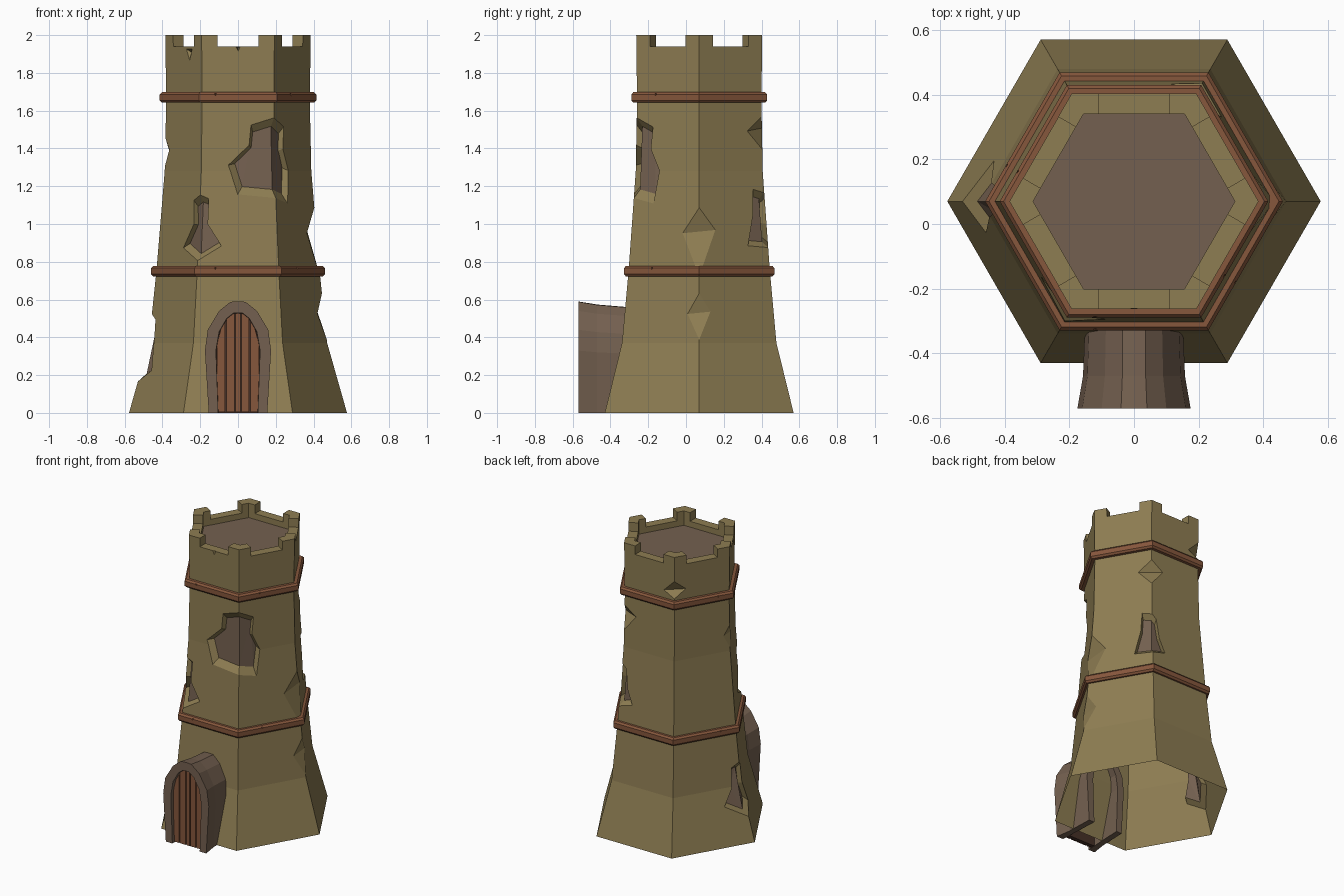
import bpy, bmesh
from math import sin, cos, radians, tan
from mathutils import Vector

if "Cube" in bpy.data.objects:
    bpy.data.objects.remove(bpy.data.objects["Cube"])

CY = 0.07          # tower axis in y
T30 = tan(radians(30))
PROFILE = [(0.577, 0), (0.472, 0.37), (0.432, 0.75), (0.388, 1.28), (0.38, 1.65), (0.385, 2.0)]


def material(name, col):
    m = bpy.data.materials.new(name)
    m.diffuse_color = (*col, 1)
    m.use_nodes = True
    m.node_tree.nodes["Principled BSDF"].inputs["Base Color"].default_value = m.diffuse_color
    return m


WALL = material("ochre_wall", (0.27, 0.205, 0.085))
STONE = material("brown_stone", (0.175, 0.118, 0.08))
WOOD = material("red_wood", (0.24, 0.095, 0.045))
DARK = material("dark_gap", (0.06, 0.03, 0.02))


def make(name, bm, *mats):
    bmesh.ops.recalc_face_normals(bm, faces=bm.faces)
    me = bpy.data.meshes.new(name)
    bm.to_mesh(me)
    bm.free()
    for m in mats:
        me.materials.append(m)
    ob = bpy.data.objects.new(name, me)
    bpy.context.collection.objects.link(ob)
    return ob


def skin(bm, rings, closed=False):
    """Quads between successive closed rings of points."""
    vs = [[bm.verts.new(p) for p in r] for r in rings]
    n = len(vs[0])
    pairs = list(zip(vs, vs[1:])) + ([(vs[-1], vs[0])] if closed else [])
    for a, b in pairs:
        for i in range(n):
            bm.faces.new((a[i], a[(i + 1) % n], b[(i + 1) % n], b[i]))
    return vs


def hexring(r, z):
    return [(r * cos(radians(60 * i)), CY + r * sin(radians(60 * i)), z) for i in range(6)]


def radius(z):
    for (r0, z0), (r1, z1) in zip(PROFILE, PROFILE[1:]):
        if z <= z1:
            return r0 + (r1 - r0) * (z - z0) / (z1 - z0)
    return PROFILE[-1][0]


def place(angle, r, u, z):
    """Outward distance r, sideways u, in the frame of a tower direction."""
    a = radians(angle)
    return Vector((r * cos(a) - u * sin(a), CY + r * sin(a) + u * cos(a), z))


def cut(ob, cutter):
    cutter.hide_render = True
    m = ob.modifiers.new("cut", 'BOOLEAN')
    m.operation, m.solver, m.object = 'DIFFERENCE', 'EXACT', cutter
    bpy.context.view_layer.update()
    me = bpy.data.meshes.new_from_object(ob.evaluated_get(bpy.context.evaluated_depsgraph_get()))
    ob.modifiers.clear()
    ob.data = me
    bpy.data.objects.remove(cutter)


def patch(angle, left, right, depth=0.035):
    """Broken plaster round a corner: bent floor in stone, sloping rim. left runs top to bottom."""
    top, bot = left[0], left[-1]
    outline = left + right[::-1]
    zm = (top[1] + bot[1]) / 2
    bm = bmesh.new()
    rings = []
    for off, s in ((0.04, 1.2), (-depth, 0.76)):
        ring = []
        for u, z in outline:
            u2, z2 = u * s, zm + (z - zm) * s
            ring.append(place(angle, radius(z2) - abs(u2) * T30 + off, u2, z2))
        rings.append(ring)
    vs = skin(bm, rings)
    k = len(left)
    for idx, ring in enumerate(vs):
        for half in (ring[:k], ring[k - 1:] + ring[:1]):
            f = bm.faces.new(half)
            f.material_index = idx
    bmesh.ops.triangulate(bm, faces=[f for f in bm.faces if len(f.verts) > 4])
    return make("patch_cutter", bm, WALL, STONE)


def chip(angle, z_top, z_mid, z_bot, depth=0.045, tilt=0.02, half=0.2, face=False):
    """V-shaped notch across a corner, or a small pyramid notch in a flat face."""
    k = cos(radians(30)) if face else 1
    rm = radius(z_mid) * k
    bm = bmesh.new()
    rings = []
    e = 1.6
    for u in (-half, half):
        t = tilt * u / half
        rings.append([place(angle, rm - depth, u, z_mid + t),
                      place(angle, rm - depth + e * depth, u, z_mid + (z_top - z_mid) * e + t),
                      place(angle, rm - depth + e * depth, u, z_mid + (z_bot - z_mid) * e + t)])
    for r in skin(bm, rings):
        bm.faces.new(r)
    return make("chip_cutter", bm, WALL, STONE)


def nick(angle, r, u, z, size, deep):
    """Small triangular pyramid cut into a surface."""
    bm = bmesh.new()
    base = [bm.verts.new(place(angle, r + 0.02, u + a * size, z + b * size))
            for a, b in ((-1, 0.9), (1, 0.9), (0.1, -1.2))]
    tip = bm.verts.new(place(angle, r - deep, u, z))
    bm.faces.new(base)
    for i in range(3):
        bm.faces.new((base[i], base[(i + 1) % 3], tip))
    return make("nick_cutter", bm, WALL, STONE)


# tower shell with sunken deck
bm = bmesh.new()
rings = skin(bm, [hexring(r, z) for r, z in PROFILE + [(0.312, 2.0), (0.312, 1.9)]])
bm.faces.new(rings[0])
bm.faces.new(rings[-1]).material_index = 1
tower = make("tower_wall", bm, WALL, STONE)

# crenels: three long boxes, each opening two opposite sides
for ang in (30, 90, 150):
    bm = bmesh.new()
    for r in skin(bm, [[place(ang, r, u, z) for r, u in ((-1, -0.109), (1, -0.109), (1, 0.109), (-1, 0.109))]
                       for z in (1.94, 2.2)]):
        bm.faces.new(r)
    cut(tower, make("crenel_cutter", bm, WALL, STONE))

# broken plaster patches
cut(tower, patch(-60, [(0, 1.57), (-.11, 1.53), (-.12, 1.42), (-.22, 1.31), (-.18, 1.15), (0, 1.13)],
                 [(.09, 1.52), (.08, 1.4), (.13, 1.28), (.11, 1.1)]))
cut(tower, patch(-120, [(0, 1.16), (-.06, 1.13), (-.05, 1.0), (-.14, .87), (0, .8)],
                 [(.04, 1.14), (.04, 1.0), (.11, .88)]))
cut(tower, patch(180, [(0, .53), (-.05, .5), (-.06, .36), (-.13, .25), (0, .16)],
                 [(.04, .5), (.05, .36), (.1, .22)]))
cut(tower, patch(60, [(0, 1.17), (-.06, 1.19), (-.07, 1.05), (-.11, .88), (0, .87)],
                 [(.03, 1.14), (.05, 1.0), (.09, .9)]))

# corner chips
for args in ((0, 1.12, .96, .79, .05), (0, .68, .53, .43, .035), (60, 1.57, 1.5, 1.4, .045),
             (120, 1.83, 1.76, 1.71, .04), (180, 1.46, 1.39, 1.31, .022)):
    cut(tower, chip(*args))
cut(tower, nick(-150, 0.333, 0.06, 1.9, 0.05, 0.03))
cut(tower, nick(-90, 0.333, 0.0, 1.93, 0.02, 0.03))

# the underside is open
bm = bmesh.new()
bm.from_mesh(tower.data)
bmesh.ops.delete(bm, geom=[f for f in bm.faces if f.calc_center_median().z < 0.001], context='FACES')
bm.to_mesh(tower.data)
bm.free()

# wooden bands
for name, R, z in (("lower_band", 0.46, 0.75), ("upper_band", 0.415, 1.67)):
    bm = bmesh.new()
    prof = [(-.06, -.028), (-.012, -.028), (0, -.016), (0, .016), (-.012, .028), (-.06, .028)]
    skin(bm, [hexring(R + a, z + b) for a, b in prof], closed=True)
    band = make(name, bm, WOOD, WOOD)
    for ang, u in ((-90, -0.12), (-30, -0.06), (150, 0.1)):
        cut(band, nick(ang, R * 0.866, u, z + 0.015, 0.016, 0.014))


def arch(half):
    """Mirror a half outline (left foot to crown)."""
    return half + [(-x, z) for x, z in half[-2::-1]]


OUTER = arch([(-.155, 0), (-.175, .33), (-.16, .44), (-.1, .54), (-.04, .588), (0, .59)])
INNER = arch([(-.105, 0), (-.117, .33), (-.1, .43), (-.06, .5), (-.025, .528), (0, .53)])

# stone door surround, tapering back into the wall
bm = bmesh.new()
loops = []
for prof, y, sx, sz in ((OUTER, -.57, 1, 1), (OUTER, -.47, .9, .972), (OUTER, -.28, .86, .945),
                        (INNER, -.28, .86, .945), (INNER, -.57, 1, 1)):
    loops.append([bm.verts.new((x * sx, y, z * sz)) for x, z in prof])
for a, b in zip(loops, loops[1:] + loops[:1]):
    for i in range(len(a) - 1):
        bm.faces.new((a[i], a[i + 1], b[i + 1], b[i]))
for end in (0, -1):
    bm.faces.new([l[end] for l in loops])
make("door_surround", bm, STONE)


def height(x):
    pts = INNER[1:-1]
    for (x0, z0), (x1, z1) in zip(pts, pts[1:]):
        if x0 <= x <= x1:
            return z0 + (z1 - z0) * (x - x0) / (x1 - x0)
    return 0.33


def slab(name, outline, y0, y1, mat):
    bm = bmesh.new()
    for r in skin(bm, [[(x, y, z) for x, z in outline] for y in (y0, y1)]):
        bm.faces.new(r)
    return make(name, bm, mat)


# door backing and planks
slab("door_backing", INNER, -.535, -.51, DARK)
edges = [-.113, -.065, -.015, .015, .062, .113]
for i, (a, b) in enumerate(zip(edges, edges[1:])):
    a, b = a + .003, b - .003
    m = (a + b) / 2
    slab(f"door_plank_{i + 1}", [(a, .005), (b, .005), (b, height(b)), (m, height(m)), (a, height(a))],
         -.548, -.53, WOOD)
